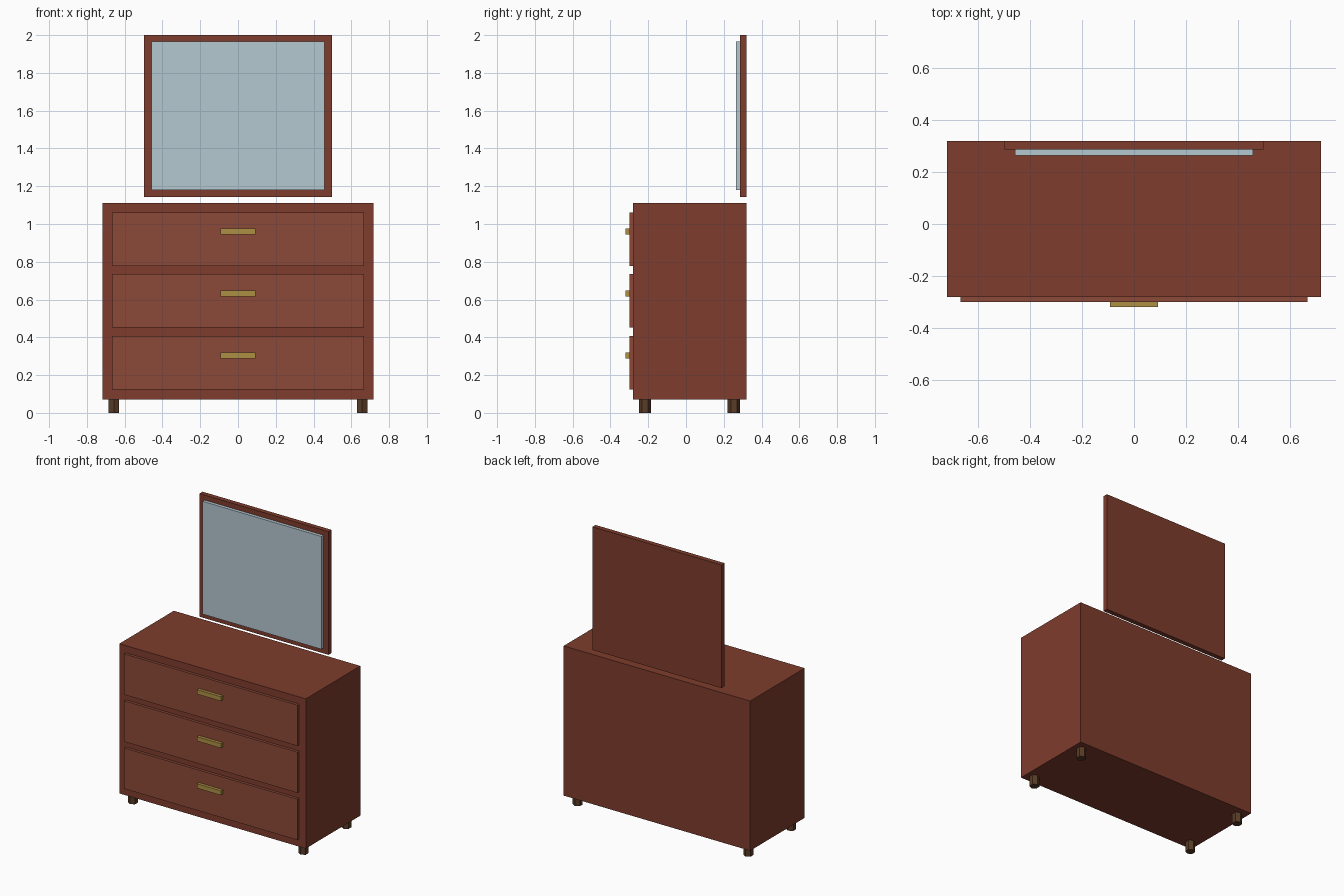
import bpy

if "Cube" in bpy.data.objects:
    bpy.data.objects.remove(bpy.data.objects["Cube"])


def material(name, color):
    mat = bpy.data.materials.new(name)
    mat.diffuse_color = (*color, 1)
    mat.use_nodes = True
    mat.node_tree.nodes["Principled BSDF"].inputs["Base Color"].default_value = mat.diffuse_color
    return mat


wood = material("red_wood", (0.21, 0.045, 0.026))
drawer_wood = material("drawer_wood", (0.26, 0.065, 0.038))
brass = material("brass", (0.42, 0.28, 0.06))
dark_wood = material("dark_wood", (0.10, 0.045, 0.02))
glass = material("mirror_glass", (0.46, 0.58, 0.64))


def box(name, x, y, z, mat):
    """Box from (min, max) ranges on each axis."""
    bpy.ops.mesh.primitive_cube_add(size=1, location=[sum(r) / 2 for r in (x, y, z)])
    obj = bpy.context.object
    obj.name = name
    obj.scale = [r[1] - r[0] for r in (x, y, z)]
    bpy.ops.object.transform_apply(location=False, rotation=False, scale=True)
    obj.data.materials.append(mat)
    return obj


# Cabinet body
box("cabinet", (-0.718, 0.718), (-0.28, 0.32), (0.07, 1.112), wood)

# Drawer fronts with bar handles
for i, z in enumerate((0.265, 0.593, 0.92)):
    box(f"drawer_front_{i + 1}", (-0.667, 0.667), (-0.299, -0.275), (z - 0.142, z + 0.142), drawer_wood)
    box(f"drawer_handle_{i + 1}", (-0.092, 0.092), (-0.32, -0.295), (z + 0.024, z + 0.055), brass)

# Hexagonal feet
for side, x in (("left", -0.657), ("right", 0.657)):
    for end, y in (("front", -0.218), ("back", 0.253)):
        bpy.ops.mesh.primitive_cylinder_add(vertices=6, radius=0.032, depth=0.072, location=(x, y, 0.036))
        foot = bpy.context.object
        foot.name = f"{end}_{side}_foot"
        foot.data.materials.append(dark_wood)

# Mirror panel floating above the cabinet
box("mirror_frame", (-0.497, 0.497), (0.286, 0.32), (1.143, 2.0), wood)
box("mirror_glass", (-0.457, 0.457), (0.264, 0.29), (1.18, 1.965), glass)
